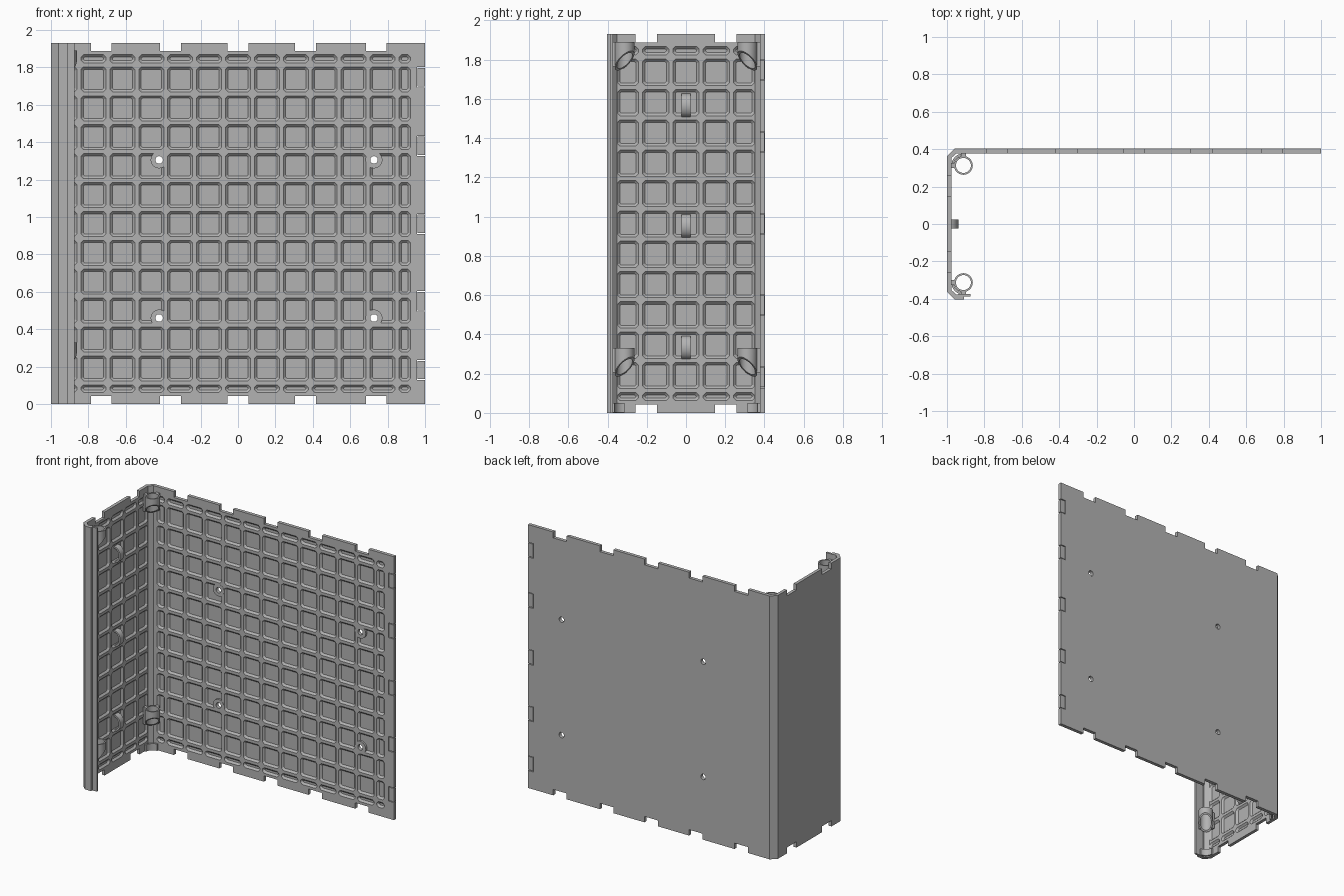
import bpy, bmesh, math

cube = bpy.data.objects.get("Cube")
if cube:
    bpy.data.objects.remove(cube, do_unlink=True)

HEIGHT, OUT_Y, IN_Y, IN_X = 1.93, 0.403, 0.378, -0.977
PITCH, HALF_CELL, DEPTH, SLOPE = 0.1545, 0.067, 0.013, 0.013

grey = bpy.data.materials.new("plain grey")
grey.use_nodes = True
grey.diffuse_color = (0.45, 0.45, 0.45, 1)
grey.node_tree.nodes["Principled BSDF"].inputs["Base Color"].default_value = grey.diffuse_color


def finish(bm, name, smooth=False):
    bmesh.ops.recalc_face_normals(bm, faces=bm.faces)
    mesh = bpy.data.meshes.new(name)
    bm.to_mesh(mesh)
    bm.free()
    mesh.materials.append(grey)
    obj = bpy.data.objects.new(name, mesh)
    bpy.context.collection.objects.link(obj)
    if smooth:
        bpy.ops.object.select_all(action='DESELECT')
        obj.select_set(True)
        bpy.context.view_layer.objects.active = obj
        bpy.ops.object.shade_smooth_by_angle(angle=math.radians(35))
    return obj


def loft(bm, rings, closed=False):
    """Skin a list of point rings; cap the ends, or join last to first."""
    loops = [[bm.verts.new(p) for p in ring] for ring in rings]
    n = len(loops[0])
    pairs = list(zip(loops, loops[1:]))
    if closed:
        pairs.append((loops[-1], loops[0]))
    else:
        bm.faces.new(loops[0])
        bm.faces.new(loops[-1])
    for a, b in pairs:
        for i in range(n):
            j = (i + 1) % n
            bm.faces.new((a[i], a[j], b[j], b[i]))


def box(bm, x0, x1, y0, y1, z0, z1):
    loft(bm, [[(x0, y0, z), (x1, y0, z), (x1, y1, z), (x0, y1, z)] for z in (z0, z1)])


def tube(bm, r_in, r_out, place, low, high, segs=32):
    """Hollow tube; low(a, b) gives the bottom level at a local offset."""
    rings = []
    for r, top in ((r_out, 0), (r_out, 1), (r_in, 1), (r_in, 0)):
        ring = []
        for i in range(segs):
            t = math.tau * i / segs
            a, b = r * math.cos(t), r * math.sin(t)
            ring.append(place(a, b, high if top else low(a, b)))
        rings.append(ring)
    loft(bm, rings, closed=True)


def cells(count, centre, lo, hi):
    for k in range(-count, count + 1):
        c = centre + PITCH * k
        yield max(c - HALF_CELL, lo), min(c + HALF_CELL, hi)


def octagon(u, v, inset, cut):
    u0, u1, v0, v1 = u[0] + inset, u[1] - inset, v[0] + inset, v[1] - inset
    return [(u0 + cut, v0), (u1 - cut, v0), (u1, v0 + cut), (u1, v1 - cut),
            (u1 - cut, v1), (u0 + cut, v1), (u0, v1 - cut), (u0, v0 + cut)]


def pocket(bm, u, v, place):
    rings = []
    for inset, cut, depth in ((0, 0.014, -0.003), (0, 0.014, 0), (SLOPE, 0.007, DEPTH)):
        rings.append([place(a, b, depth) for a, b in octagon(u, v, inset, cut)])
    loft(bm, rings)


def subtract(obj, cutter):
    cutter.hide_render = True
    mod = obj.modifiers.new("cut", 'BOOLEAN')
    mod.operation, mod.solver, mod.object = 'DIFFERENCE', 'EXACT', cutter
    bpy.context.view_layer.objects.active = obj
    bpy.ops.object.modifier_apply(modifier=mod.name)
    bpy.data.objects.remove(cutter, do_unlink=True)


# Wall: back panel, side panel and front lip in one bent profile
profile = [(1, OUT_Y), (-0.96, OUT_Y), (-1, 0.363), (-1, -0.363), (-0.96, -OUT_Y),
           (-0.91, -OUT_Y), (-0.91, -0.388), (-0.873, -0.388), (-0.873, -0.373),
           (-0.93, -0.373), (-0.95, -IN_Y), (IN_X, -0.352), (IN_X, 0.352),
           (-0.95, IN_Y), (1, IN_Y)]
bm = bmesh.new()
loft(bm, [[(x, y, z) for x, y in profile] for z in (0, HEIGHT)])
wall = finish(bm, "panel_wall")

# Waffle pockets on the inner faces, notches along the top and bottom edges
bm = bmesh.new()
for v in cells(6, 0.963, 0.062, 1.868):
    for u in cells(6, 0, -0.92, 0.922):
        pocket(bm, u, v, lambda a, b, d: (a, IN_Y + d, b))
    for u in cells(2, 0, -0.35, 0.35):
        pocket(bm, u, v, lambda a, b, d: (IN_X - d, a, b))
for z0, z1 in ((-0.05, 0.043), (HEIGHT - 0.043, HEIGHT + 0.05)):
    for x in (-0.73, -0.361, 0, 0.361, 0.74):
        box(bm, x - 0.055, x + 0.055, 0.3, 0.5, z0, z1)
    for y in (-0.203, 0.203):
        box(bm, -1.1, -0.9, y - 0.054, y + 0.054, z0, z1)
subtract(wall, finish(bm, "pocket_cutter"))

# Screw holes and edge slots
screws = [(x, z) for x in (-0.422, 0.727) for z in (0.46, 1.305)]
slots = (0.182, 0.549, 0.963, 1.38, 1.747)
bm = bmesh.new()
for x, z in screws:
    loft(bm, [[(x + 0.02 * math.cos(math.tau * i / 24), y, z + 0.02 * math.sin(math.tau * i / 24))
               for i in range(24)] for y in (0.3, 0.5)])
for z in slots:
    box(bm, 0.956, 1.05, 0.3, 0.5, z - 0.054, z + 0.054)
subtract(wall, finish(bm, "hole_cutter"))

# Plugs sitting in the edge slots
bm = bmesh.new()
for z in slots:
    box(bm, 0.96, 1, IN_Y, OUT_Y - 0.002, z - 0.049, z + 0.049)
finish(bm, "edge_plugs")

# Bosses around the screw holes
bm = bmesh.new()
for x, z in screws:
    tube(bm, 0.02, 0.045, lambda a, b, h: (x + a, h, z + b), lambda a, b: IN_Y - 0.001, 0.4)
finish(bm, "screw_bosses", True)

# Corner sockets with slanted lower ends, tied to the walls by webs
CX, CY = -0.912, 0.313
for side, label in ((1, "back"), (-1, "front")):
    bm = bmesh.new()
    for top in (0.33, 1.89):
        tube(bm, 0.04, 0.05, lambda a, b, h: (CX + a, side * (CY + b), h),
             lambda a, b: top - 0.095 + (a - b) / math.sqrt(2), top)
        ya, yb = sorted((side * (CY - 0.013), side * (CY + 0.013)))
        box(bm, IN_X - 0.002, CX - 0.045, ya, yb, top - 0.125, top)
        ya, yb = sorted((side * (CY + 0.045), side * (IN_Y + 0.002)))
        box(bm, CX - 0.013, CX + 0.013, ya, yb, top - 0.125, top)
    # Curved collar at the foot of the corner
    arc = [math.radians(90 + 9 * i) for i in range(11)]
    outline = [(r, t) for r, order in ((0.052, arc), (0.064, arc[::-1])) for t in order]
    loft(bm, [[(CX + r * math.cos(t), side * (CY + r * math.sin(t)), z) for r, t in outline]
              for z in (0.001, 0.05)])
    finish(bm, label + "_corner_sockets", True)

# Arched strap loops on the side panel
bm = bmesh.new()
for z in (0.333, 0.952, 1.567):
    arc = [math.pi * i / 16 for i in range(17)]
    outline = [(IN_X - 0.012 + rx * math.sin(t), z + rz * math.cos(t))
               for rx, rz, order in ((0.05, 0.06, arc), (0.037, 0.047, arc[::-1])) for t in order]
    loft(bm, [[(x, y, h) for x, h in outline] for y in (-0.023, 0.023)])
finish(bm, "strap_loops", True)
